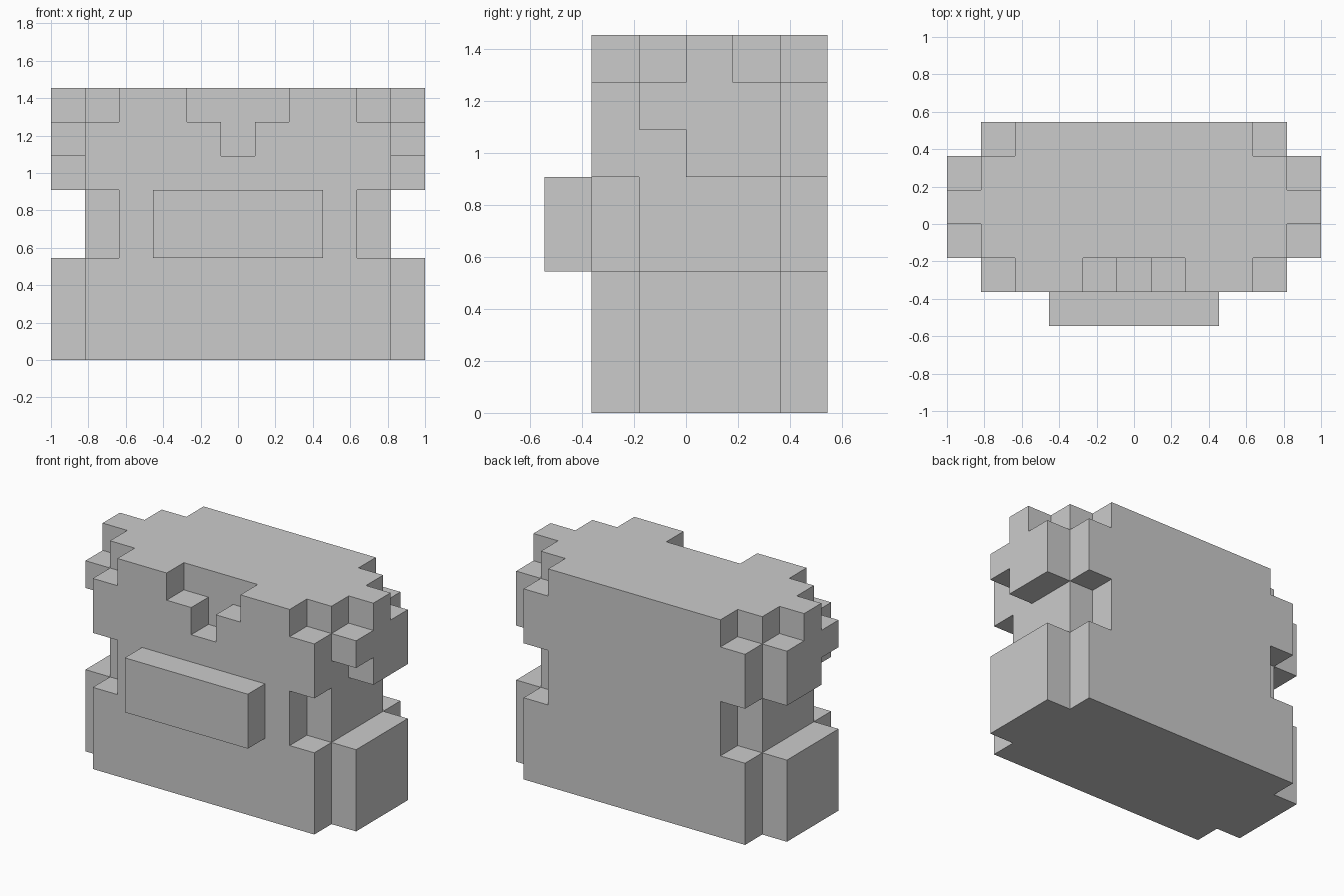
import bpy, bmesh, math
from mathutils import Vector

if "Cube" in bpy.data.objects:
    bpy.data.objects.remove(bpy.data.objects["Cube"])

U = 2 / 11  # size of one block


def blocks(half_x, ys, zs):
    """Cells of a box centred on x, reaching half_x cells to each side."""
    return {(x, y, z) for x in range(-half_x, half_x + 1)
            for y in range(*ys) for z in range(*zs)}


# lower body with side flanks
body = blocks(4, (-2, 3), (0, 3)) | blocks(5, (-1, 2), (0, 3))
# narrower waist
body |= blocks(3, (-2, 3), (3, 5)) | blocks(4, (-1, 2), (3, 5))
# upper body with stepped side lobes
body |= blocks(4, (-2, 3), (5, 7))
body |= blocks(5, (0, 2), (5, 6)) | blocks(5, (-1, 2), (6, 7))
# top layer, stepping inwards at the corners
body |= blocks(3, (-2, 3), (7, 8)) | blocks(4, (-1, 2), (7, 8)) | blocks(5, (0, 1), (7, 8))
# T-shaped notch in the front of the top
body -= blocks(1, (-2, -1), (7, 8)) | blocks(0, (-2, -1), (6, 7))
# raised bar on the front
front_bar = blocks(2, (-3, -2), (3, 5))

solid = body | front_bar


def skin(name, cells):
    """Outer faces of the cells, merged into large flat faces."""
    bm = bmesh.new()
    for cell in sorted(cells):
        centre = Vector(cell) + Vector((0, 0.5, 0.5))
        for axis in range(3):
            for sign in (-1, 1):
                n = Vector((0, 0, 0))
                n[axis] = sign
                if tuple(int(c + d) for c, d in zip(cell, n)) in solid:
                    continue
                a = Vector((0, 0, 0))
                a[(axis + 1) % 3] = 0.5
                b = n.cross(a)
                mid = centre + n * 0.5
                bm.faces.new([bm.verts.new((mid + s * a + t * b) * U)
                              for s, t in ((-1, -1), (1, -1), (1, 1), (-1, 1))])
    bmesh.ops.remove_doubles(bm, verts=bm.verts[:], dist=1e-4)
    bmesh.ops.dissolve_limit(bm, angle_limit=math.radians(1),
                             verts=bm.verts[:], edges=bm.edges[:])
    mesh = bpy.data.meshes.new(name)
    bm.to_mesh(mesh)
    bm.free()
    obj = bpy.data.objects.new(name, mesh)
    bpy.context.collection.objects.link(obj)
    return obj


skin("body", body)
skin("front_bar", front_bar)
